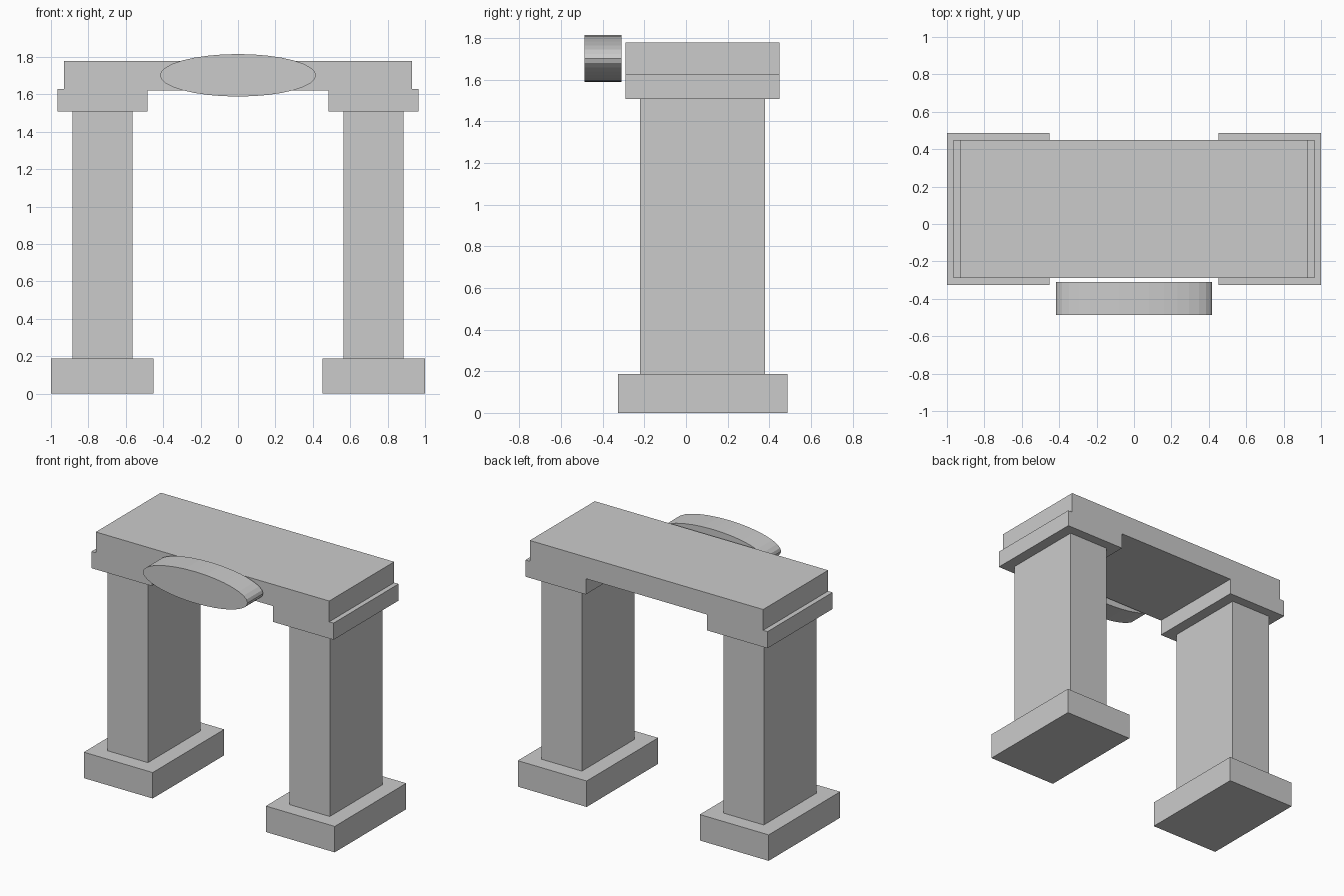
import bpy, bmesh, math
from mathutils import Matrix

old = bpy.data.objects.get("Cube")
if old:
    bpy.data.objects.remove(old, do_unlink=True)

stone = bpy.data.materials.new("grey_stone")
stone.use_nodes = True
GREY = (0.6, 0.6, 0.6, 1)
stone.diffuse_color = GREY
stone.node_tree.nodes["Principled BSDF"].inputs["Base Color"].default_value = GREY

DEPTH_CENTRE = 0.08  # the arch sits slightly behind the centre


def finish(name, bm):
    bmesh.ops.recalc_face_normals(bm, faces=bm.faces)
    mesh = bpy.data.meshes.new(name)
    bm.to_mesh(mesh)
    bm.free()
    mesh.materials.append(stone)
    obj = bpy.data.objects.new(name, mesh)
    bpy.context.collection.objects.link(obj)
    return obj


def box(name, x, width, half_depth, z0, z1):
    bm = bmesh.new()
    bmesh.ops.create_cube(bm, size=1)
    bmesh.ops.scale(bm, vec=(width, 2 * half_depth, z1 - z0), verts=bm.verts)
    bmesh.ops.translate(bm, vec=(x, DEPTH_CENTRE, (z0 + z1) / 2), verts=bm.verts)
    return finish(name, bm)


# Two pillars, each a base block and a shaft
for side, s in (("left", 1), ("right", -1)):
    box(side + "_base", s * 0.7255, 0.549, 0.407, 0, 0.187)
    box(side + "_shaft", s * 0.725, 0.322, 0.30, 0.187, 1.508)

# Lintel with stepped capitals: half profile mirrored, then extruded in depth
half = [(0.93, 1.778), (0.93, 1.628), (0.965, 1.628),
        (0.965, 1.508), (0.484, 1.508), (0.484, 1.622)]
profile = half + [(-x, z) for x, z in reversed(half)]
bm = bmesh.new()
face = bm.faces.new([bm.verts.new((x, DEPTH_CENTRE - 0.37, z)) for x, z in profile])
out = bmesh.ops.extrude_face_region(bm, geom=[face])
moved = [v for v in out["geom"] if isinstance(v, bmesh.types.BMVert)]
bmesh.ops.translate(bm, vec=(0, 0.74, 0), verts=moved)
finish("lintel", bm)

# Oval plaque in front of the lintel
bm = bmesh.new()
bmesh.ops.create_cone(bm, cap_ends=True, segments=32, radius1=1, radius2=1, depth=0.178)
bmesh.ops.rotate(bm, verts=bm.verts, matrix=Matrix.Rotation(math.pi / 2, 3, "X"))
bmesh.ops.scale(bm, vec=(0.417, 1, 0.1135), verts=bm.verts)
bmesh.ops.translate(bm, vec=(0, -0.398, 1.702), verts=bm.verts)
finish("oval_plaque", bm)
